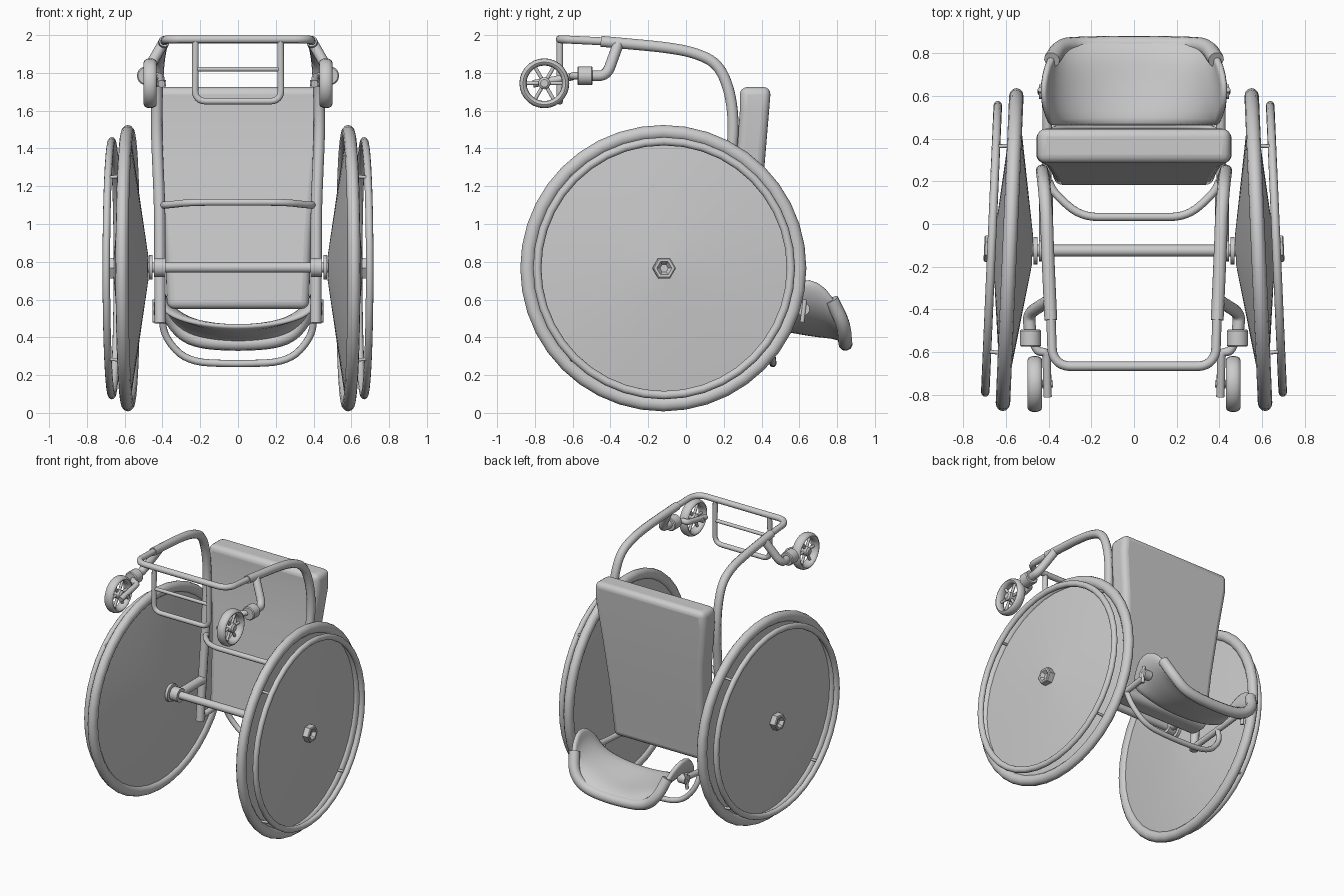
import bpy, bmesh, math
from mathutils import Vector, Matrix

if "Cube" in bpy.data.objects:
    bpy.data.objects.remove(bpy.data.objects["Cube"])


def finish(name, mesh, mirror=False, angle=40):
    """Link a mesh, shade it and optionally mirror it across x = 0."""
    bm = bmesh.new()
    bm.from_mesh(mesh)
    bmesh.ops.recalc_face_normals(bm, faces=bm.faces)
    bm.to_mesh(mesh)
    bm.free()
    mesh.shade_smooth()
    mesh.set_sharp_from_angle(angle=math.radians(angle))
    ob = bpy.data.objects.new(name, mesh)
    bpy.context.collection.objects.link(ob)
    if mirror:
        ob.modifiers.new("mirror", 'MIRROR').use_mirror_merge = False
    return ob


def rounded(pts, r):
    """Round the corners of a polyline."""
    pts = [Vector(p) for p in pts]
    out = [pts[0]]
    for a, p, b in zip(pts, pts[1:], pts[2:]):
        s = p + (a - p).normalized() * min(r, 0.48 * (a - p).length)
        e = p + (b - p).normalized() * min(r, 0.48 * (b - p).length)
        for i in range(7):
            t = i / 6
            out.append(s * (1 - t) ** 2 + p * 2 * t * (1 - t) + e * t * t)
    return out + [pts[-1]]


def tube(name, pts, r, mirror=False, corner=0.08):
    path = rounded(pts, corner)
    cu = bpy.data.curves.new(name, 'CURVE')
    cu.dimensions = '3D'
    cu.bevel_depth = r
    cu.bevel_resolution = 3
    cu.use_fill_caps = True
    sp = cu.splines.new('POLY')
    sp.points.add(len(path) - 1)
    for q, p in zip(sp.points, path):
        q.co = (*p, 1)
    tmp = bpy.data.objects.new(name + "_path", cu)
    bpy.context.collection.objects.link(tmp)
    dg = bpy.context.evaluated_depsgraph_get()
    mesh = bpy.data.meshes.new_from_object(tmp.evaluated_get(dg))
    bpy.data.objects.remove(tmp)
    return finish(name, mesh, mirror, 50)


def lathe(name, profile, origin, axis, segs=40, closed=False, mirror=True, angle=40):
    """Spin (distance along axis, radius) points around an axis."""
    M = Matrix.Translation(origin) @ Vector(axis).to_track_quat('Z', 'Y').to_matrix().to_4x4()
    n = len(profile)
    verts = [M @ Vector((r * math.cos(a), r * math.sin(a), h))
             for a in (2 * math.pi * i / segs for i in range(segs)) for h, r in profile]
    faces = []
    for i in range(segs):
        j = (i + 1) % segs
        for k in range(n if closed else n - 1):
            l = (k + 1) % n
            faces.append((i * n + k, j * n + k, j * n + l, i * n + l))
    if not closed:
        faces += [[i * n for i in range(segs)], [i * n + n - 1 for i in range(segs)]]
    mesh = bpy.data.meshes.new(name)
    mesh.from_pydata(verts, [], faces)
    return finish(name, mesh, mirror, angle)


def ring(h, R, rx, rr, n=12):
    return [(h + rx * math.cos(2 * math.pi * i / n), R + rr * math.sin(2 * math.pi * i / n)) for i in range(n)]


# Main wheels, slightly cambered
tilt = math.radians(2.5)
ax = Vector((math.cos(tilt), math.sin(tilt), 0))
side = Vector((-math.sin(tilt), math.cos(tilt), 0))
hub = Vector((0.583, -0.12, 0.766))
lathe("main_tire", ring(0, 0.72, 0.034, 0.038), hub, ax, closed=True)
lathe("hand_rim", ring(0.085, 0.672, 0.02, 0.022), hub, ax, closed=True)
lathe("wheel_disc", [(-0.107, 0.07), (-0.012, 0.69), (0.012, 0.69), (0.075, 0.05)], hub, ax, angle=20)
lathe("wheel_nut", [(0.06, 0.062), (0.115, 0.062), (0.12, 0.055), (0.12, 0.04), (0.095, 0.022)],
      hub, ax, segs=6, angle=10)
for i in range(4):
    a = math.radians(45 + 90 * i)
    d = side * math.cos(a) + Vector((0, 0, math.sin(a)))
    tube("hand_rim_stud", [hub + d * 0.69, hub + d * 0.68 + ax * 0.085], 0.009, True)

# Axle and its clamps
tube("axle", [(-0.48, -0.125, 0.77), (0.48, -0.125, 0.77)], 0.028)
X = (1, 0, 0)
lathe("axle_clamp", [(-0.03, 0.05), (0.03, 0.05)], (0.415, -0.125, 0.77), X, 20)
lathe("axle_flange", [(-0.01, 0.065), (0.01, 0.065)], (0.462, -0.125, 0.77), X, 20)
tube("axle_bracket", [(0.413, -0.12, 0.77), (0.413, 0.175, 0.77)], 0.033, True)

# Side frame tubes
tube("side_frame", [(0.412, 0.14, 0.475), (0.415, 0.205, 1.1), (0.432, 0.255, 1.5), (0.428, 0.235, 1.7),
                    (0.42, 0.17, 1.85), (0.41, 0.04, 1.91), (0.405, -0.12, 1.937), (0.39, -0.45, 1.967)],
     0.03, True, 0.1)
# Front end loop
tube("front_loop", [(0.39, -0.42, 1.966), (0.383, -0.62, 1.976), (0.335, -0.667, 1.978),
                    (-0.335, -0.667, 1.978), (-0.383, -0.62, 1.976), (-0.39, -0.42, 1.966)], 0.022, corner=0.04)
# Foot support
tube("foot_support", [(-0.225, -0.668, 1.975), (-0.228, -0.668, 1.65), (0.228, -0.668, 1.65),
                      (0.225, -0.668, 1.975)], 0.018, corner=0.06)
tube("foot_support_bar", [(-0.225, -0.668, 1.82), (0.225, -0.668, 1.82)], 0.013)
# Cross brace under the seat
tube("seat_cross_brace", [(-0.40, 0.2, 1.1), (-0.375, 0.145, 1.1), (-0.25, 0.033, 1.115), (0.25, 0.033, 1.115),
                          (0.375, 0.145, 1.1), (0.40, 0.2, 1.1)], 0.019)

# Casters
c = Vector((0.465, -0.75, 1.745))
lathe("caster_tire", ring(0, 0.113, 0.034, 0.019), c, X, 28, closed=True)
lathe("caster_hub", [(-0.035, 0.02), (-0.025, 0.032), (0.025, 0.032), (0.035, 0.02)], c, X, 16)
for i in range(6):
    a = math.pi / 3 * i
    tube("caster_spoke", [c, c + Vector((0, math.cos(a), math.sin(a))) * 0.105], 0.01, True)
tube("caster_axle", [(0.38, -0.75, 1.745), (0.47, -0.75, 1.745)], 0.017, True)
tube("caster_fork", [(0.47, -0.56, 1.785), (0.45, -0.6, 1.785), (0.41, -0.6, 1.78), (0.405, -0.81, 1.742)],
     0.02, True, 0.03)
lathe("caster_housing", [(-0.04, 0.044), (-0.034, 0.05), (0.034, 0.05), (0.04, 0.044)],
      (0.485, -0.535, 1.785), (0, 1, 0), 20)
tube("caster_arm", [(0.487, -0.5, 1.785), (0.495, -0.42, 1.785), (0.40, -0.36, 1.95)], 0.029, True, 0.06)

# Seat cushion: lofted rows of (z, y front, y back, half width)
rows = [(0.55, 0.18, 0.33, 0.375), (0.95, 0.22, 0.375, 0.39), (1.3, 0.262, 0.415, 0.42),
        (1.6, 0.285, 0.44, 0.458), (1.725, 0.285, 0.45, 0.452)]
bm = bmesh.new()
prev = None
for z, y0, y1, w in rows:
    cur = [bm.verts.new((x, y, z)) for x, y in ((-w, y0), (w, y0), (w, y1), (-w, y1))]
    if prev:
        for i in range(4):
            bm.faces.new((prev[i], prev[(i + 1) % 4], cur[(i + 1) % 4], cur[i]))
    else:
        bm.faces.new(cur[::-1])
    prev = cur
bm.faces.new(prev)
mesh = bpy.data.meshes.new("seat_cushion")
bm.to_mesh(mesh)
bm.free()
cushion = finish("seat_cushion", mesh)
bev = cushion.modifiers.new("bevel", 'BEVEL')
bev.width, bev.segments = 0.04, 4

# Backrest shell: rows of (y, centre z, side z, half width)
rows = [(0.46, 0.46, 0.55, 0.39), (0.53, 0.445, 0.66, 0.415), (0.61, 0.43, 0.715, 0.43),
        (0.70, 0.415, 0.70, 0.42), (0.78, 0.41, 0.62, 0.395), (0.84, 0.39, 0.48, 0.35), (0.86, 0.37, 0.41, 0.3)]
N = 16
verts, faces = [], []
for y, zc, zs, w in rows:
    for i in range(N + 1):
        t = (i / N - 0.5) * math.pi
        verts.append((w * math.sin(t), y, zc + (zs - zc) * (1 - math.cos(t))))
for j in range(len(rows) - 1):
    for i in range(N):
        k = j * (N + 1) + i
        faces.append((k, k + 1, k + N + 2, k + N + 1))
mesh = bpy.data.meshes.new("backrest_shell")
mesh.from_pydata(verts, [], faces)
shell = finish("backrest_shell", mesh, angle=70)
sol = shell.modifiers.new("thickness", 'SOLIDIFY')
sol.thickness, sol.offset = 0.035, 0
shell.modifiers.new("smooth", 'SUBSURF').levels = 1
# Padded lip of the backrest
tube("backrest_lip", [(-0.385, 0.77, 0.60), (-0.345, 0.835, 0.47), (-0.24, 0.842, 0.38), (0, 0.845, 0.362),
                      (0.24, 0.842, 0.38), (0.345, 0.835, 0.47), (0.385, 0.77, 0.60)], 0.038, corner=0.12)

# Backrest supports, brackets and levers
tube("backrest_cane", [(0.412, 0.14, 0.5), (0.405, 0.40, 0.52), (0.41, 0.63, 0.55)], 0.022, True)
tube("backrest_hoop", [(-0.405, 0.40, 0.53), (-0.39, 0.44, 0.40), (-0.27, 0.46, 0.27), (0, 0.46, 0.258),
                       (0.27, 0.46, 0.27), (0.39, 0.44, 0.40), (0.405, 0.40, 0.53)], 0.019, corner=0.12)
lathe("backrest_bracket", [(-0.03, 0.035), (0.03, 0.035)], (0.415, 0.62, 0.55), X, 16)
tube("backrest_lever", [(0.44, 0.63, 0.60), (0.44, 0.615, 0.48)], 0.012, True)
